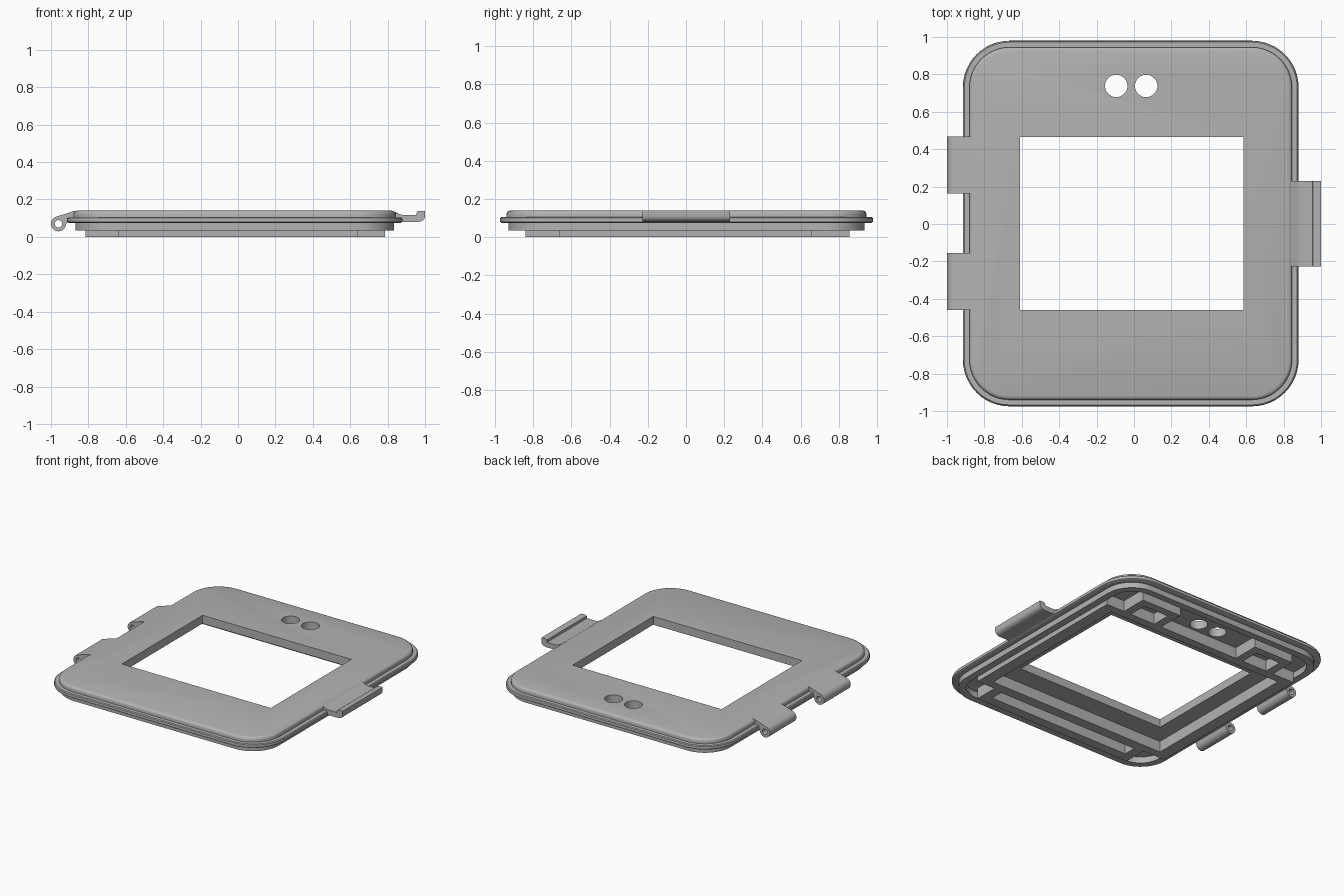
import bpy, bmesh, math

cube = bpy.data.objects.get("Cube")
if cube:
    bpy.data.objects.remove(cube, do_unlink=True)

grey = bpy.data.materials.new("plain grey")
grey.use_nodes = True
GREY = (0.45, 0.45, 0.45, 1)
grey.diffuse_color = GREY
grey.node_tree.nodes["Principled BSDF"].inputs["Base Color"].default_value = GREY


def loft(name, loops, wrap=False):
    """Join matching loops of points; cap the ends or wrap round to the start."""
    bm = bmesh.new()
    rings = [[bm.verts.new(p) for p in loop] for loop in loops]
    pairs = list(zip(rings, rings[1:]))
    if wrap:
        pairs.append((rings[-1], rings[0]))
    else:
        bm.faces.new(rings[0])
        bm.faces.new(rings[-1])
    for a, b in pairs:
        for i in range(len(a)):
            j = (i + 1) % len(a)
            bm.faces.new((a[i], a[j], b[j], b[i]))
    bmesh.ops.recalc_face_normals(bm, faces=bm.faces)
    mesh = bpy.data.meshes.new(name)
    bm.to_mesh(mesh)
    bm.free()
    mesh.materials.append(grey)
    obj = bpy.data.objects.new(name, mesh)
    bpy.context.collection.objects.link(obj)
    return obj


def rect(x0, x1, y0, y1, z):
    return [(x0, y0, z), (x1, y0, z), (x1, y1, z), (x0, y1, z)]


def outline(inset, z, steps=12):
    """Rounded outline of the cover, moved inward by inset."""
    cx, cy, hx, hy, r = -0.0175, 0.0025, 0.8975, 0.9775, 0.25
    pts = []
    for k, (sx, sy) in enumerate(((1, 1), (-1, 1), (-1, -1), (1, -1))):
        for s in range(steps + 1):
            a = math.radians(90 * (k + s / steps))
            pts.append((cx + sx * (hx - r) + (r - inset) * math.cos(a),
                        cy + sy * (hy - r) + (r - inset) * math.sin(a), z))
    return pts


def circle(cx, cy, r, steps=32):
    return [(cx + r * math.cos(math.tau * i / steps),
             cy + r * math.sin(math.tau * i / steps)) for i in range(steps)]


def along_y(name, profile, y0, y1):
    return loft(name, [[(x, y, z) for x, z in profile] for y in (y0, y1)])


def cut(obj, cutter):
    cutter.hide_render = True
    mod = obj.modifiers.new("cut", 'BOOLEAN')
    mod.operation = 'DIFFERENCE'
    mod.solver = 'EXACT'
    mod.object = cutter
    bpy.context.view_layer.objects.active = obj
    bpy.ops.object.modifier_apply(modifier=mod.name)
    bpy.data.objects.remove(cutter, do_unlink=True)


def smooth(obj):
    bpy.ops.object.select_all(action='DESELECT')
    obj.select_set(True)
    bpy.context.view_layer.objects.active = obj
    bpy.ops.object.shade_smooth_by_angle(angle=math.radians(35))


# Cover plate: hollow lower rim, flange and rounded top (inset, height)
SECTION = ((0.095, 0.08), (0.095, 0.035), (0.045, 0.035), (0.045, 0.075),
           (0.01, 0.075), (0.002, 0.08), (0, 0.088), (0.002, 0.1),
           (0.008, 0.105), (0.035, 0.105), (0.035, 0.122), (0.038, 0.131),
           (0.045, 0.137), (0.056, 0.14))
cover = loft("cover_plate", [outline(i, z) for i, z in SECTION])

# Window and the two round holes
cut(cover, loft("window_cutter", [rect(-0.61, 0.585, -0.46, 0.465, z) for z in (-0.1, 0.3)]))
for x in (-0.095, 0.065):
    cut(cover, loft("hole_cutter", [[(a, b, z) for a, b in circle(x, 0.738, 0.06)]
                                    for z in (-0.1, 0.3)]))
smooth(cover)


# Ribs under the plate
def frame(name, x0, x1, y0, y1, tx, ty):
    outer, inner = (x0, x1, y0, y1), (x0 + tx, x1 - tx, y0 + ty, y1 - ty)
    loft(name, [rect(*outer, 0), rect(*inner, 0),
                rect(*inner, 0.085), rect(*outer, 0.085)], wrap=True)


frame("screen_frame", -0.815, 0.785, -0.665, 0.66, 0.085, 0.06)
frame("front_tray", -0.64, 0.64, -0.84, -0.61, 0.07, 0.07)
frame("back_left_pocket", 0.32, 0.64, 0.602, 0.855, 0.06, 0.058)
frame("back_right_pocket", -0.64, -0.32, 0.602, 0.855, 0.06, 0.058)

# Hinge knuckles with pin bores
HX, HZ, HR = -0.96, 0.07, 0.04
knuckle = [(HX + HR * math.cos(math.radians(a)), HZ + HR * math.sin(math.radians(a)))
           for a in range(105, 351, 7)]
knuckle += [(-0.915, 0.076), (-0.86, 0.085), (-0.86, 0.1395), (-0.878, 0.138)]
for name, y0, y1 in (("front_hinge", -0.46, -0.155), ("back_hinge", 0.163, 0.467)):
    hinge = along_y(name, knuckle, y0, y1)
    cut(hinge, along_y("bore_cutter", circle(HX, HZ, 0.02, 20), y0 - 0.1, y1 + 0.1))
    smooth(hinge)

# Latch tab with raised grip
latch = along_y("latch_tab", [
    (0.82, 0.08), (0.96, 0.08), (0.975, 0.082), (0.988, 0.088), (0.997, 0.098),
    (1.0, 0.11), (1.0, 0.139), (0.965, 0.139), (0.956, 0.134), (0.954, 0.117),
    (0.885, 0.117), (0.868, 0.12), (0.845, 0.132), (0.82, 0.135)], -0.228, 0.23)
smooth(latch)
